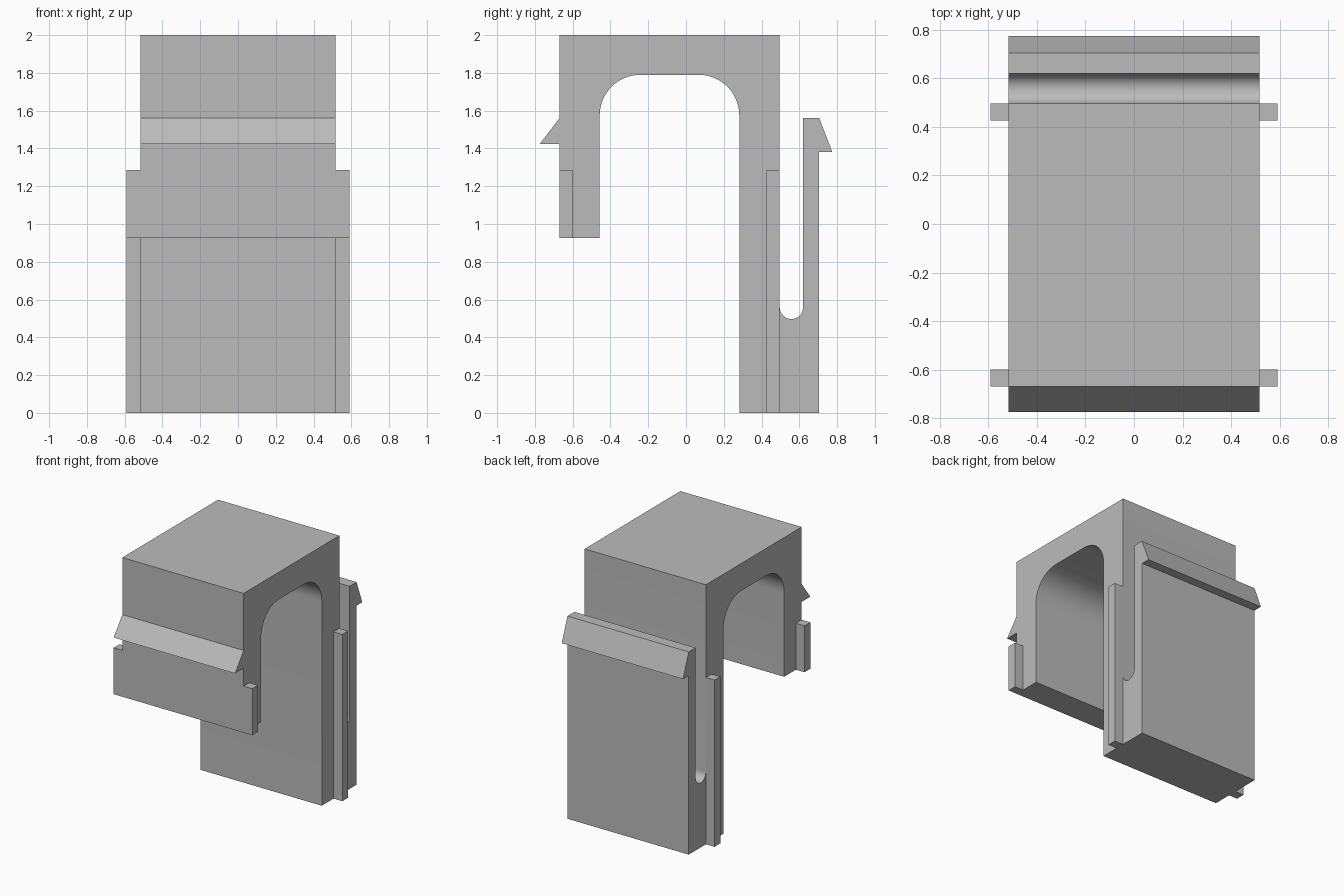
import bpy, bmesh
from math import cos, sin, radians

cube = bpy.data.objects.get("Cube")
if cube:
    bpy.data.objects.remove(cube)

grey = bpy.data.materials.new("plain grey")
grey.use_nodes = True
colour = (0.5, 0.5, 0.5, 1)
grey.diffuse_color = colour
grey.node_tree.nodes["Principled BSDF"].inputs["Base Color"].default_value = colour


def arc(cy, cz, r, start, end, steps=16):
    angles = [radians(start + (end - start) * i / steps) for i in range(steps + 1)]
    return [(cy + r * cos(a), cz + r * sin(a)) for a in angles]


def extrude_profile(name, points, x0, x1):
    """Extrude a closed (y, z) outline along x."""
    bm = bmesh.new()
    face = bm.faces.new([bm.verts.new((x0, y, z)) for y, z in points])
    result = bmesh.ops.extrude_face_region(bm, geom=[face])
    verts = [v for v in result["geom"] if isinstance(v, bmesh.types.BMVert)]
    bmesh.ops.translate(bm, verts=verts, vec=(x1 - x0, 0, 0))
    bmesh.ops.recalc_face_normals(bm, faces=bm.faces)
    mesh = bpy.data.meshes.new(name)
    bm.to_mesh(mesh)
    bm.free()
    mesh.materials.append(grey)
    obj = bpy.data.objects.new(name, mesh)
    bpy.context.collection.objects.link(obj)
    return obj


half = 0.517
# Arched body with front barb, rear slot and hooked spring tab
outline = [(-0.67, 2), (-0.67, 1.56), (-0.775, 1.423), (-0.67, 1.423),
           (-0.67, 0.927), (-0.457, 0.927)]
outline += arc(-0.242, 1.575, 0.215, 180, 90)
outline += arc(0.067, 1.575, 0.215, 90, 0)
outline += [(0.282, 0), (0.705, 0), (0.705, 1.38), (0.775, 1.38),
            (0.705, 1.562), (0.62, 1.562)]
outline += arc(0.558, 0.559, 0.062, 0, -180)
outline += [(0.496, 2)]
body = extrude_profile("clip_body", outline, -half, half)

bpy.ops.object.select_all(action="DESELECT")
body.select_set(True)
bpy.context.view_layer.objects.active = body
bpy.ops.object.shade_smooth_by_angle(angle=radians(30))

# Guide ribs on both sides of each leg
for leg, y0, y1, z0 in (("front", -0.67, -0.6, 0.927), ("back", 0.426, 0.496, 0)):
    rib = [(y0, z0), (y1, z0), (y1, 1.285), (y0, 1.285)]
    for side, s in (("left", 1), ("right", -1)):
        extrude_profile(f"{leg}_{side}_rib", rib, s * half, s * 0.591)
